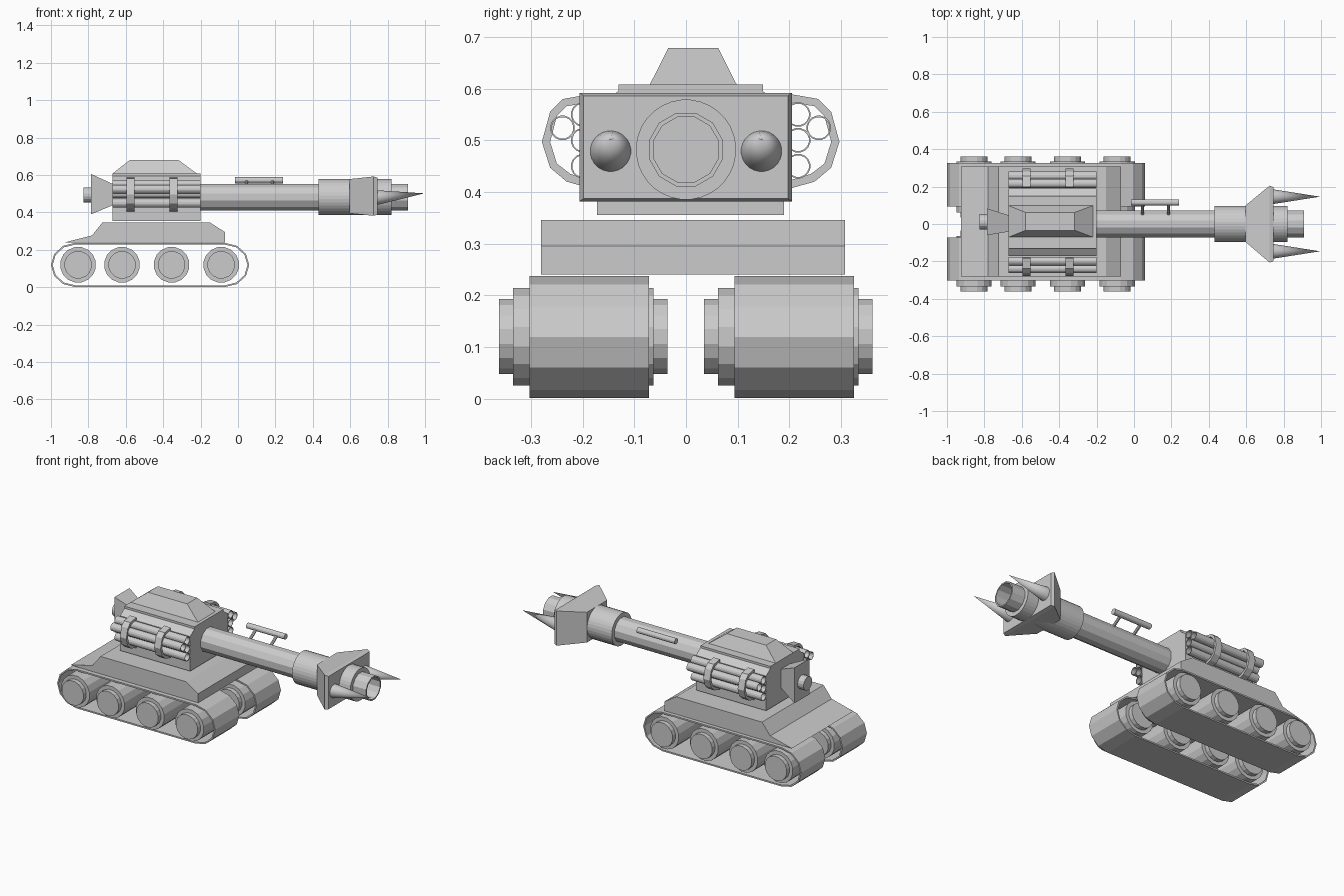
import bpy, bmesh, math
from mathutils import Vector

if "Cube" in bpy.data.objects:
    bpy.data.objects.remove(bpy.data.objects["Cube"])

CY = 0.009      # centre line of the body
BZ = 0.482      # height of the gun axis


def finish(name, bm):
    bmesh.ops.recalc_face_normals(bm, faces=bm.faces[:])
    me = bpy.data.meshes.new(name)
    bm.to_mesh(me)
    bm.free()
    ob = bpy.data.objects.new(name, me)
    bpy.context.collection.objects.link(ob)
    return ob


def loft(name, rings, caps=True, closed=False):
    """Skin successive rings of points."""
    bm = bmesh.new()
    vs = [[bm.verts.new(p) for p in r] for r in rings]
    n = len(vs[0])
    pairs = list(zip(vs, vs[1:])) + ([(vs[-1], vs[0])] if closed else [])
    for a, b in pairs:
        for i in range(n):
            j = (i + 1) % n
            bm.faces.new((a[i], a[j], b[j], b[i]))
    if caps and not closed:
        bm.faces.new(vs[0])
        bm.faces.new(vs[-1])
    return finish(name, bm)


def circle(c, axis, r, n):
    q = Vector(axis).to_track_quat('Z', 'Y')
    return [Vector(c) + q @ Vector((r * math.cos(t), r * math.sin(t), 0))
            for t in (2 * math.pi * (i + .5) / n for i in range(n))]


def rod(name, a, b, r, n=16, r2=None):
    d = Vector(b) - Vector(a)
    return loft(name, [circle(a, d, r, n), circle(b, d, r if r2 is None else r2, n)])


def tube(name, a, b, r, ri, n):
    d = Vector(b) - Vector(a)
    return loft(name, [circle(a, d, r, n), circle(b, d, r, n),
                       circle(b, d, ri, n), circle(a, d, ri, n)], closed=True)


def rect(x, y0, y1, z0, z1):
    return [(x, y0, z0), (x, y1, z0), (x, y1, z1), (x, y0, z1)]


def rect_z(z, x0, x1, y0, y1):
    return [(x0, y0, z), (x1, y0, z), (x1, y1, z), (x0, y1, z)]


# Tracks: thin hollow bands with rounded ends
def band(y, inset):
    pts = []
    for cx, start in ((-0.07, -90), (-0.87, 90)):
        for k in range(7):
            t = math.radians(start + 30 * k)
            pts.append((cx + (0.13 - inset) * math.cos(t), y,
                        0.119 + (0.118 - inset) * math.sin(t)))
    return pts


for side, y0, y1 in (("near", -0.303, -0.072), ("far", 0.094, 0.325)):
    loft(side + "_track", [band(y0, 0), band(y1, 0), band(y1, .009), band(y0, .009)],
         closed=True)

# Road wheels with hubs passing through
for side, yc in (("near", -0.199), ("far", 0.198)):
    for i, x in enumerate((-0.855, -0.62, -0.355, -0.09)):
        rod(f"{side}_wheel_{i}", (x, yc - .136, .12), (x, yc + .136, .12), .096)
        rod(f"{side}_hub_{i}", (x, yc - .163, .12), (x, yc + .163, .12), .074)

# Hull
hull = [(-.925, .24), (-.78, .277), (-.725, .346), (-.15, .346), (-.07, .295), (-.07, .24)]
loft("hull", [[(x, y, z) for x, z in hull] for y in (-0.281, 0.308)])

# Turret body and roof hatch
half = [(.181, .355), (.181, .565), (.14, .595), (.14, .608)]
section = half + [(-y, z) for y, z in reversed(half)]
loft("turret", [[(x, CY + y, z) for y, z in section] for x in (-.67, -.2)])
loft("roof_hatch", [rect_z(.608, -.67, -.22, -.07, .098),
                    rect_z(.679, -.58, -.317, -.034, .062)])

# Rear flared counterweight and plug
loft("rear_flare", [rect(-.785, -.06, .083, .39, .605), rect(-.665, -.04, .045, .44, .55)])
rod("rear_plug", (-.825, .012, .494), (-.78, .012, .494), .041)

# Side tube clusters and curved clamps
arc = [(.19, .59), (.247, .58), (.272, .555), (.288, .497),
       (.272, .447), (.24, .42), (.19, .406)]
arc_in = [(.19, .574), (.24, .566), (.259, .547), (.272, .497),
          (.259, .455), (.233, .435), (.19, .422)]
for s, side in ((-1, "near"), (1, "far")):
    for i, (y, z) in enumerate(((.208, .55), (.208, .5), (.208, .45), (.248, .524))):
        tube(f"{side}_launch_tube_{i}", (-.672, CY + s * y, z), (-.2, CY + s * y, z),
             .024, .021, 16)
    for i, x in enumerate((-.597, -.367)):
        prof = arc + arc_in[::-1]
        bm = bmesh.new()
        rows = [[bm.verts.new((xx, CY + s * y, z)) for y, z in prof] for xx in (x, x + .043)]
        n = len(prof)
        for k in range(n):
            j = (k + 1) % n
            bm.faces.new((rows[0][k], rows[0][j], rows[1][j], rows[1][k]))
        for k in range(6):
            for r in rows:
                bm.faces.new((r[k], r[k + 1], r[n - 2 - k], r[n - 1 - k]))
        finish(f"{side}_clamp_{i}", bm)

# Gun barrel with open bore, and thicker sleeve
loft("barrel", [circle((x, 0, BZ), (1, 0, 0), r, 12)
                for x, r in ((-.22, .0735), (.908, .0735), (.908, .065), (.6, .065))])
tube("barrel_sleeve", (.43, 0, BZ), (.82, 0, BZ), .097, .07, 32)

# Muzzle block, widening forward with a small front bevel
loft("muzzle_block", [rect(.595, -.095, .098, .395, .578), rect(.725, -.206, .205, .382, .592),
                      rect(.745, -.198, .197, .387, .586)])

# Spikes
for s, side in ((-1, "near"), (1, "far")):
    bm = bmesh.new()
    base = [bm.verts.new(p) for p in circle((.735, s * .146, .478), (1, 0, 0), .041, 24)]
    tip = bm.verts.new((.995, s * .146, .502))
    bm.faces.new(base)
    for i in range(24):
        bm.faces.new((base[i], base[(i + 1) % 24], tip))
    ob = finish(side + "_spike", bm)
    for p in ob.data.polygons:
        p.use_smooth = len(p.vertices) == 3

# Sighting rod on two posts beside the barrel
rod("sight_rod", (-.015, .115, .572), (.24, .115, .572), .017, 12)
for i, x in enumerate((.045, .185)):
    rod(f"sight_post_{i}", (x, .045, .525), (x, .115, .572), .009, 8)
